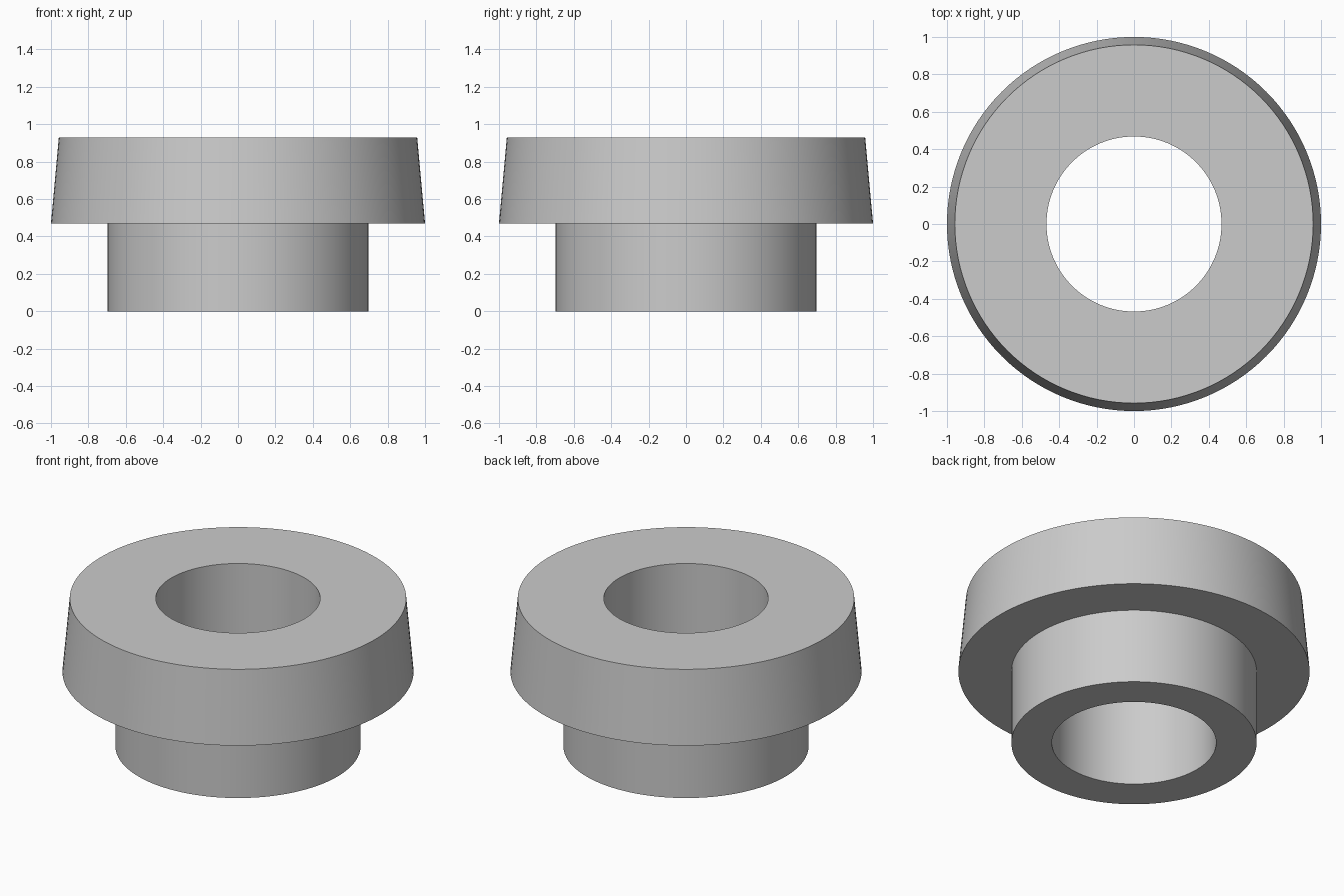
import bpy, bmesh, math

cube = bpy.data.objects.get("Cube")
if cube:
    bpy.data.objects.remove(cube, do_unlink=True)

SEGMENTS = 128
BORE, NECK, RIM, TOP = 0.468, 0.698, 1.0, 0.958   # radii
STEP, HEIGHT = 0.47, 0.93                         # heights

# Plain grey material
grey = bpy.data.materials.new("light_grey")
grey.use_nodes = True
color = (0.6, 0.6, 0.6, 1)
grey.diffuse_color = color
grey.node_tree.nodes["Principled BSDF"].inputs["Base Color"].default_value = color

# Stepped bushing: closed cross-section revolved around z
profile = [(BORE, 0), (NECK, 0), (NECK, STEP), (RIM, STEP), (TOP, HEIGHT), (BORE, HEIGHT)]
bm = bmesh.new()
verts = [bm.verts.new((r, 0, z)) for r, z in profile]
edges = [bm.edges.new((verts[i - 1], verts[i])) for i in range(len(verts))]
bmesh.ops.spin(bm, geom=verts + edges, cent=(0, 0, 0), axis=(0, 0, 1),
               angle=math.tau, steps=SEGMENTS, use_merge=True)
bmesh.ops.remove_doubles(bm, verts=bm.verts[:], dist=0.0001)
bmesh.ops.recalc_face_normals(bm, faces=bm.faces[:])
mesh = bpy.data.meshes.new("flanged_bushing")
bm.to_mesh(mesh)
bm.free()
mesh.materials.append(grey)

bushing = bpy.data.objects.new("flanged_bushing", mesh)
bpy.context.collection.objects.link(bushing)

# Smooth round walls, crisp rims
bpy.ops.object.select_all(action="DESELECT")
bushing.select_set(True)
bpy.context.view_layer.objects.active = bushing
bpy.ops.object.shade_smooth_by_angle(angle=math.radians(30))
